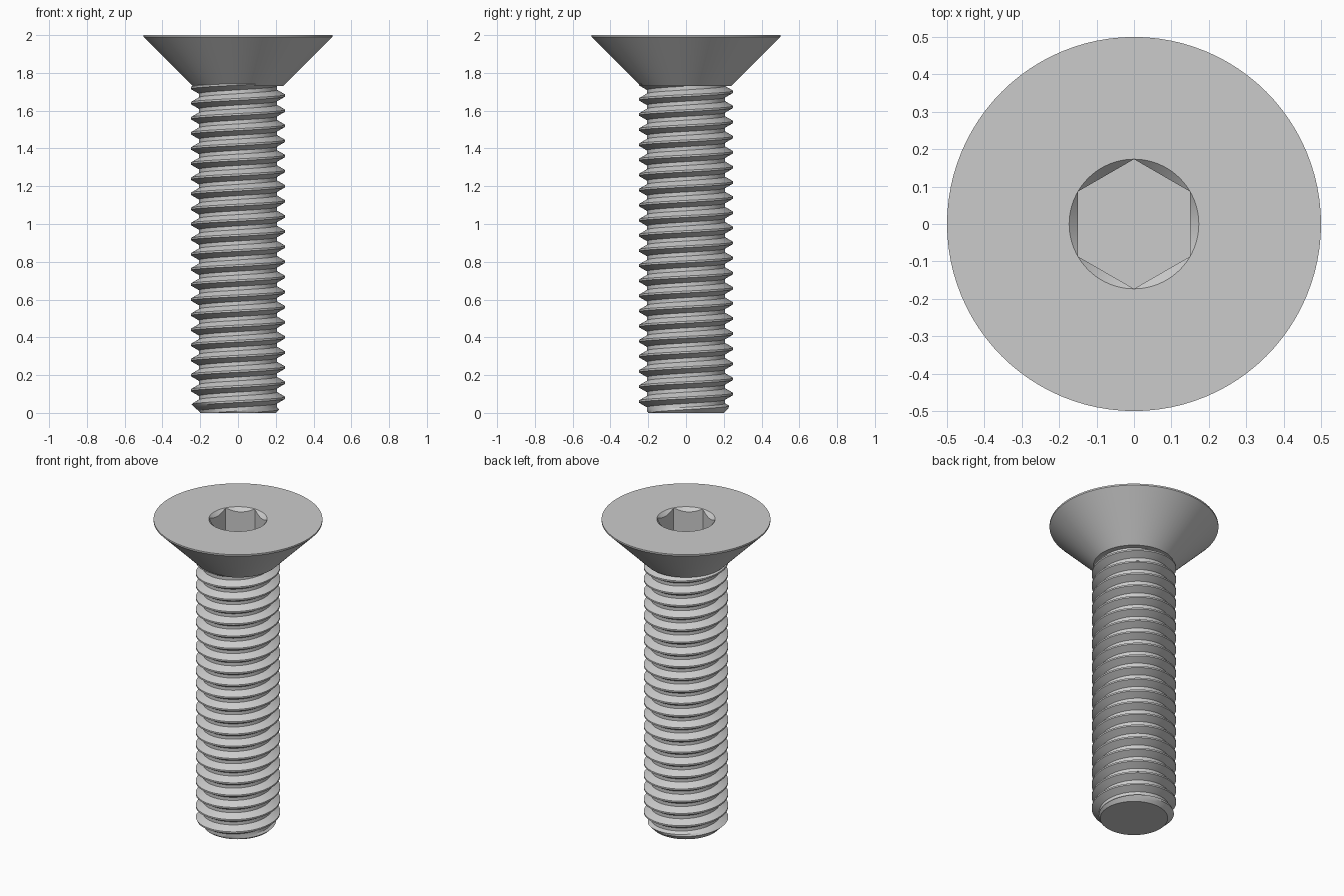
import bpy, bmesh
from math import sin, cos, pi, radians

cube = bpy.data.objects.get("Cube")
if cube:
    bpy.data.objects.remove(cube, do_unlink=True)

STEPS = 96            # divisions around the axis
PITCH = 0.08          # thread pitch
MAJOR, ROOT = 0.25, 0.2067
SOCKET_FLAT = 0.15    # half of the hexagon's width across flats
SOCKET_RIM = SOCKET_FLAT / cos(pi / 6)

steel = bpy.data.materials.new("grey steel")
steel.use_nodes = True
color = (0.6, 0.6, 0.6, 1)
steel.diffuse_color = color
steel.node_tree.nodes["Principled BSDF"].inputs["Base Color"].default_value = color


def skin(name, rows, point, closed):
    """Skin a grid of rows around z; point(row, angle) returns (radius, height)."""
    bm = bmesh.new()
    grid = []
    for row in rows:
        ring = []
        for i in range(STEPS + 1):
            a = 2 * pi * i / STEPS
            r, z = point(row, a)
            ring.append(bm.verts.new((r * cos(a), r * sin(a), z)))
        grid.append(ring)
    for low, high in zip(grid, grid[1:]):
        for i in range(STEPS):
            bm.faces.new((low[i], low[i + 1], high[i + 1], high[i]))
    bmesh.ops.remove_doubles(bm, verts=bm.verts, dist=1e-5)
    if closed:
        bmesh.ops.holes_fill(bm, edges=[e for e in bm.edges if e.is_boundary], sides=0)
    bmesh.ops.recalc_face_normals(bm, faces=bm.faces)
    mesh = bpy.data.meshes.new(name)
    bm.to_mesh(mesh)
    bm.free()
    mesh.materials.append(steel)
    obj = bpy.data.objects.new(name, mesh)
    bpy.context.collection.objects.link(obj)
    bpy.ops.object.select_all(action="DESELECT")
    obj.select_set(True)
    bpy.context.view_layer.objects.active = obj
    bpy.ops.object.shade_smooth_by_angle(angle=radians(25))
    return obj


# Threaded shank: a trapezoid groove winding up, with a chamfered tip
MIDDLE = (MAJOR + ROOT) / 2
groove = [(-0.035, MAJOR), (-0.0225, MIDDLE), (-0.01, ROOT),
          (0.01, ROOT), (0.0225, MIDDLE), (0.035, MAJOR)]
thread_rows = [(PITCH * (k + 0.5) + dz, r) for k in range(-3, 24) for dz, r in groove]
SHANK_TOP = 1.76


def thread_point(row, a):
    z = row[0] + PITCH * a / (2 * pi)
    if z >= SHANK_TOP:
        return 0.2, SHANK_TOP
    z = max(z, 0)
    return min(row[1], 0.2 + z), z


skin("threaded_shank", thread_rows, thread_point, True)


# Countersunk head with a chamfered hexagonal socket
def hexagon(a):
    return SOCKET_FLAT / cos((a + pi / 6) % (pi / 3) - pi / 6)


head_rows = [
    lambda a: (0.24, 1.73),
    lambda a: (0.5, 1.99),
    lambda a: (0.5, 2.0),
    lambda a: (SOCKET_RIM, 2.0),
    lambda a: (hexagon(a), 2.0 - (SOCKET_RIM - hexagon(a))),
    lambda a: (hexagon(a), 1.81),
]
skin("countersunk_head", head_rows, lambda row, a: row(a), True)
